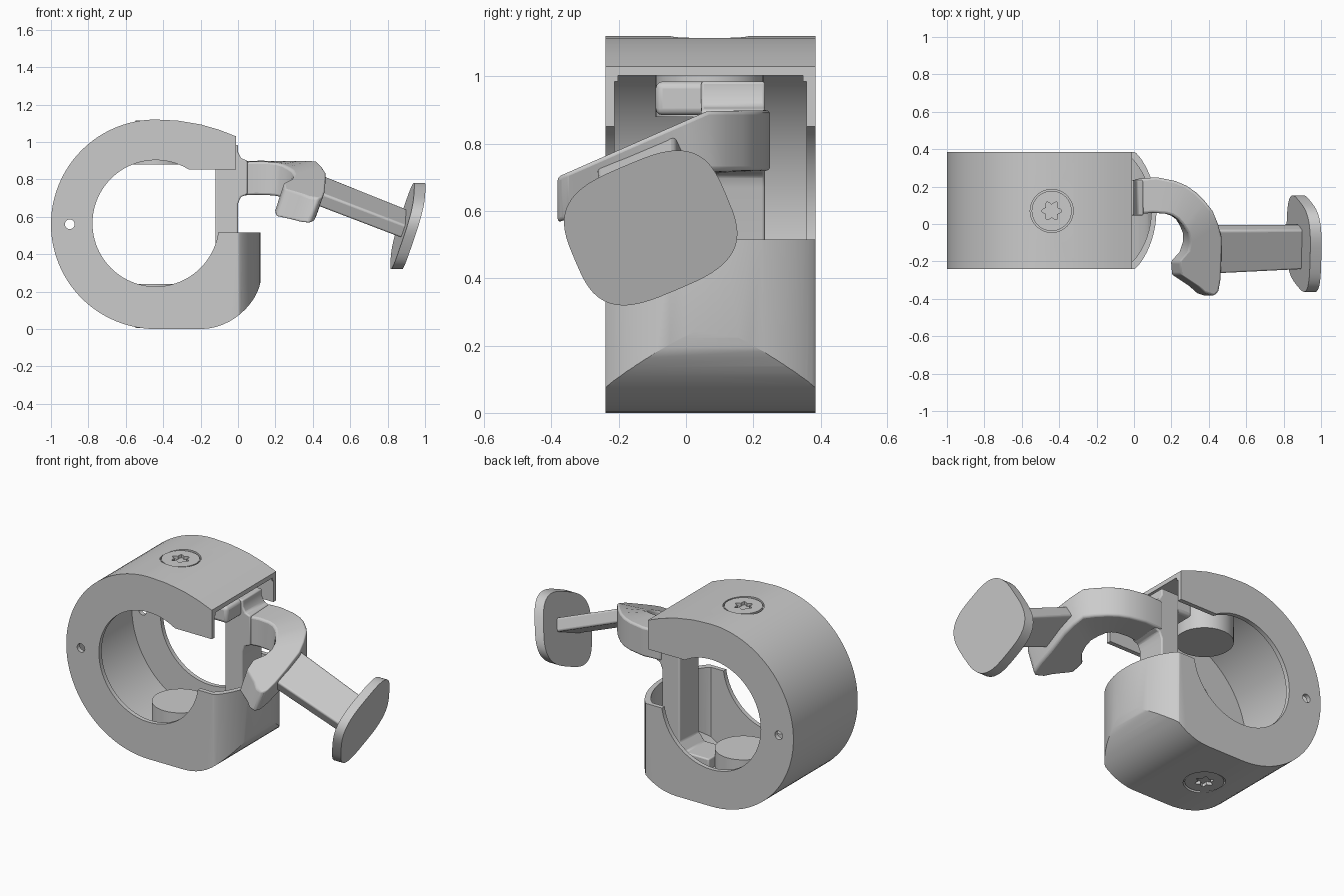
import bpy, bmesh
from math import sin, cos, pi, radians

if "Cube" in bpy.data.objects:
    bpy.data.objects.remove(bpy.data.objects["Cube"])

MID = 0.56          # height of the ring centre
CX, CY = -0.44, 0.07


def make(name, bm):
    bmesh.ops.recalc_face_normals(bm, faces=bm.faces)
    me = bpy.data.meshes.new(name)
    bm.to_mesh(me)
    bm.free()
    ob = bpy.data.objects.new(name, me)
    bpy.context.collection.objects.link(ob)
    return ob


def loft(name, sections, rim=0):
    """Skin equal-length closed sections; rim rounds the edges of both caps."""
    bm = bmesh.new()
    rings = [[bm.verts.new(p) for p in s] for s in sections]
    n = len(rings[0])
    for a, b in zip(rings, rings[1:]):
        for i in range(n):
            j = (i + 1) % n
            bm.faces.new((a[i], a[j], b[j], b[i]))
    caps = [bm.faces.new(rings[0]), bm.faces.new(rings[-1])]
    if rim:
        edges = [e for f in caps for e in f.edges]
        bmesh.ops.bevel(bm, geom=edges, offset=rim, segments=4, profile=0.5,
                        affect='EDGES')
    return make(name, bm)


def prism(name, pts, axis, a, b, rim=0):
    place = {'x': lambda p, t: (t, p[0], p[1]),
             'y': lambda p, t: (p[0], t, p[1]),
             'z': lambda p, t: (p[0], p[1], t)}[axis]
    return loft(name, [[place(p, t) for p in pts] for t in (a, b)], rim)


def circle(x, y, r, n=48):
    return [(x + r * cos(2 * pi * i / n), y + r * sin(2 * pi * i / n)) for i in range(n)]


def box(name, x0, x1, y0, y1, z0, z1):
    return prism(name, [(x0, y0), (x1, y0), (x1, y1), (x0, y1)], 'z', z0, z1)


def boolean(ob, tool, op='DIFFERENCE'):
    m = ob.modifiers.new('cut', 'BOOLEAN')
    m.object, m.operation, m.solver = tool, op, 'EXACT'
    bpy.context.view_layer.objects.active = ob
    bpy.ops.object.modifier_apply(modifier=m.name)
    bpy.data.objects.remove(tool)


def soften(ob, width):
    m = ob.modifiers.new('bevel', 'BEVEL')
    m.width, m.segments, m.limit_method, m.angle_limit = width, 3, 'ANGLE', radians(35)


def housing_solid(name, d, rim):
    """Housing envelope shrunk by d: side profile crossed with a bowed plan."""
    side = [(CX + (0.56 - d) * cos(t), MID + (0.56 - d) * sin(t))
            for t in [pi / 2 + pi * i / 48 for i in range(49)]]
    for i in range(13):                      # lower front corner
        t = i / 12
        w = [(1 - t) ** 3, 3 * t * (1 - t) ** 2, 3 * t * t * (1 - t), t ** 3]
        side.append((-0.20 * w[0] - 0.03 * w[1] + (0.10 - d) * w[2] + (0.12 - d) * w[3],
                     d * (w[0] + w[1]) + (0.14 + d) * w[2] + 0.25 * w[3]))
    side += [(0.12 - d, 0.985 - d), (-0.01, 1.03 - d), (-0.10, 1.065 - d),
             (-0.20, 1.094 - d), (-0.32, 1.114 - d)]
    ob = prism(name, side, 'y', -0.24 + d, 0.385 - d, rim)
    half = 0.315 - d
    plan = [(-1.2, 0.5), (-1.2, -0.36), (-0.02 - d, -0.36)]
    for i in range(25):
        v = -cos(pi * i / 24)
        plan.append((0.12 * max(0, 1 - v * v) ** 0.8 - d, 0.0725 + v * half))
    plan.append((-0.02 - d, 0.5))
    boolean(ob, prism('plan', plan, 'z', -0.1, 1.3), 'INTERSECT')
    return ob


# Hollow C-shaped housing
housing = housing_solid('housing', 0, 0.035)
boolean(housing, housing_solid('cavity', 0.027, 0.02))
boolean(housing, box('mouth_inside', -0.15, 0.3, -0.213, 0.358, 0.6, 0.985))
boolean(housing, box('mouth_front', -0.01, 0.3, -0.5, 0.6, 0.515, 1.3))
boolean(housing, box('mouth_sides', -0.30, 0.3, -0.5, 0.6, 0.515, 0.852))
boolean(housing, prism('bore', circle(CX, MID + 0.005, 0.338, 96), 'y', -0.5, 0.6))
boolean(housing, prism('pin_hole', circle(-0.9, MID, 0.026, 24), 'y', -0.5, 0.6))
for s in (1, -1):
    boolean(housing, prism('screw_hole', circle(CX, CY, 0.115), 'z',
                           MID + s * 0.50, MID + s * 0.7))

# Screw bosses and star-drive screws, top and bottom
star = []
for i in range(36):
    t = 2 * pi * i / 36
    r = 0.044 + 0.010 * cos(6 * t)
    star.append((CX + r * cos(t), CY + r * sin(t)))
for s, end in ((1, 'top'), (-1, 'bottom')):
    prism(end + '_boss', circle(CX, CY, 0.16), 'z', MID + s * 0.32, MID + s * 0.535)
    screw = prism(end + '_screw', circle(CX, CY, 0.107), 'z',
                  MID + s * 0.50, MID + s * 0.554, 0.006)
    boolean(screw, prism('star', star, 'z', MID + s * 0.53, MID + s * 0.6))

# Lever stem standing inside the mouth, with a foot and a latch plate
stem = prism('lever_stem', [(-0.32, 0.13), (0, 0.13), (0, 0.67), (0.015, 0.706), (0.05, 0.72),
                            (0.05, 0.90), (0.018, 0.912), (0, 0.945), (0, 0.985),
                            (-0.12, 0.985), (-0.12, 0.25), (-0.16, 0.20), (-0.32, 0.20)],
             'y', 0.045, 0.235)
soften(stem, 0.008)
soften(box('latch_plate', -0.22, -0.012, -0.09, 0.23, 0.885, 0.985), 0.02)

# Curved lever arm: outer and inner plan points, dropping toward the front
arm_plan = [(0.0, 0.24, 0.0, 0.05), (0.12, 0.25, 0.10, 0.06), (0.22, 0.23, 0.17, 0.055),
            (0.28, 0.205, 0.205, 0.045), (0.33, 0.17, 0.235, 0.025), (0.38, 0.12, 0.265, -0.01),
            (0.42, 0.07, 0.29, -0.05), (0.45, 0.0, 0.30, -0.10), (0.47, -0.07, 0.29, -0.15),
            (0.47, -0.20, 0.245, -0.20), (0.465, -0.30, 0.25, -0.27),
            (0.455, -0.36, 0.34, -0.33), (0.43, -0.385, 0.385, -0.37)]


def arm_point(x, y, low):
    drop = max(0, 0.07 - y)
    if low:
        return (x - 0.05 * min(1, drop / 0.2), y, 0.72 - 0.34 * drop)
    return (x, y, 0.90 - 0.44 * drop)


arm = loft('lever_arm', [[arm_point(a, b, False), arm_point(c, d, False),
                          arm_point(c, d, True), arm_point(a, b, True)]
                         for a, b, c, d in arm_plan])
soften(arm, 0.012)

# Thumb bar, rolled to match the slope of the arm
roll = radians(23)
c, s = cos(roll), sin(roll)
bar = loft('thumb_bar', [[(x, y + u * w * c - v * 0.042 * s, z + u * w * s + v * 0.042 * c)
                          for u, v in ((-1, -1), (1, -1), (1, 1), (-1, 1))]
                         for x, y, z, w in ((0.40, -0.135, 0.755, 0.128),
                                            (0.91, -0.122, 0.555, 0.115))])
soften(bar, 0.012)

# Rounded-square thumb pad, tilted square to the bar
outline = []
for i in range(64):
    t = 2 * pi * i / 64
    u, v = [k * abs(f) ** (2 / 3.2) * (1 if f > 0 else -1)
            for k, f in ((0.245, cos(t)), (0.20, sin(t)))]
    outline.append((-0.105 + u * c - v * s, 0.55 + u * s + v * c))
pad = prism('thumb_pad', outline, 'x', -0.03, 0.03, 0.008)
for p in pad.data.vertices:
    p.co.x += 0.908 + 0.30 * (p.co.z - 0.55) - 0.10 * (p.co.y + 0.1)

# Smooth shading with crisp edges
bpy.ops.object.select_all(action='SELECT')
bpy.context.view_layer.objects.active = housing
bpy.ops.object.shade_smooth_by_angle(angle=radians(32))
